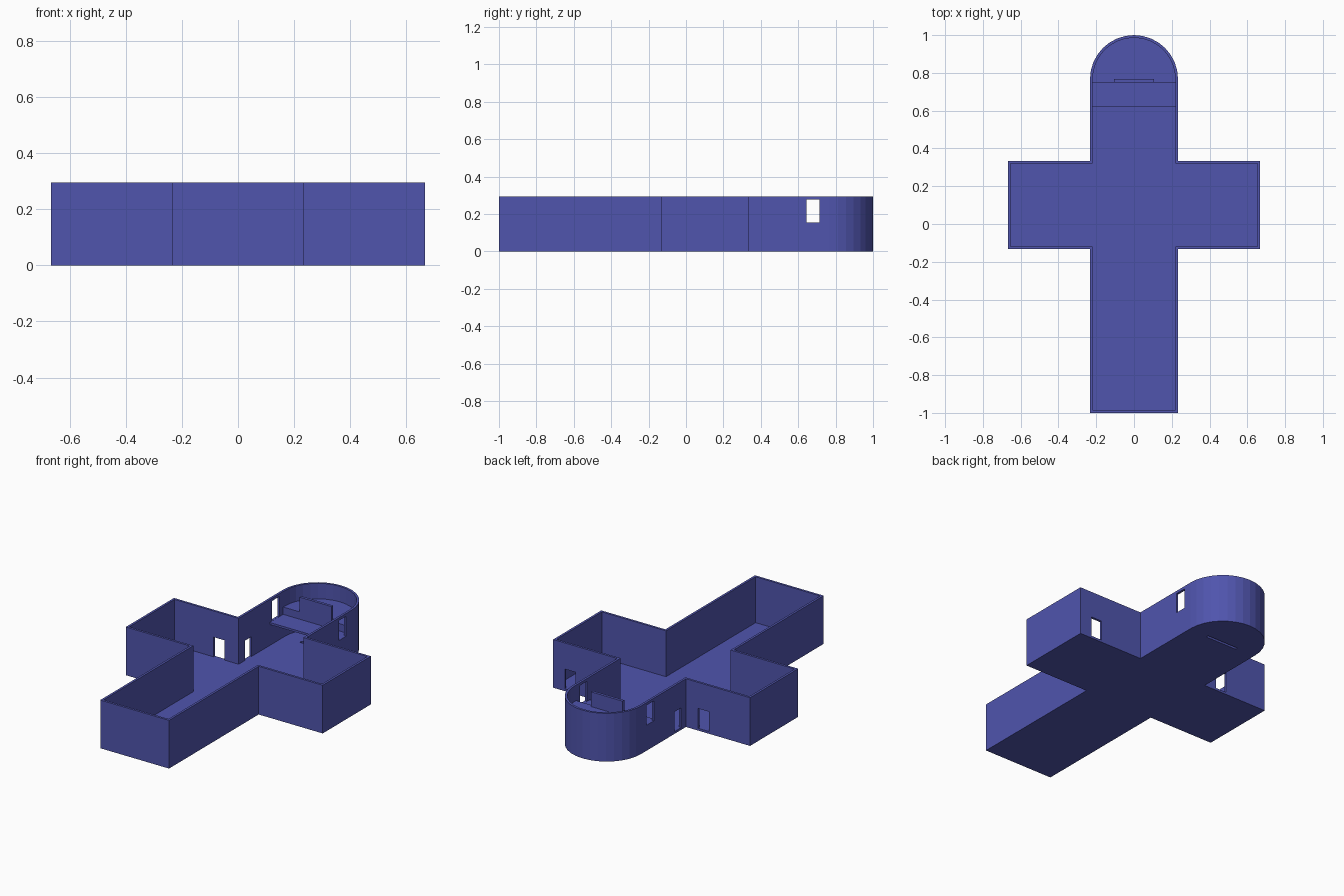
import bpy, bmesh
from math import sin, cos, pi

if "Cube" in bpy.data.objects:
    bpy.data.objects.remove(bpy.data.objects["Cube"])

W, L, TY0, TY1, TX = 0.233, 1.0, -0.133, 0.333, 0.667   # nave half width, ends, transept
H, T, FLOOR, SPRING = 0.295, 0.014, 0.014, 0.767        # height, wall, floor, apse centre
ARC = 16

blue = bpy.data.materials.new("blue")
blue.diffuse_color = (0.08, 0.09, 0.42, 1)
blue.use_nodes = True
blue.node_tree.nodes["Principled BSDF"].inputs["Base Color"].default_value = blue.diffuse_color


def apse_arc(r):
    return [(r * cos(pi * i / ARC), SPRING + r * sin(pi * i / ARC)) for i in range(ARC + 1)]


def plan(t):
    """Cross-shaped plan with round apse, inset by t."""
    right = [(W - t, -L + t), (W - t, TY0 + t), (TX - t, TY0 + t),
             (TX - t, TY1 - t), (W - t, TY1 - t)]
    left = [(-x, y) for x, y in reversed(right)]
    return right + apse_arc(W - t) + left


def prism(name, pts, z0, z1):
    bm = bmesh.new()
    f = bm.faces.new([bm.verts.new((x, y, z0)) for x, y in pts])
    top = bmesh.ops.extrude_face_region(bm, geom=[f])["geom"]
    bmesh.ops.translate(bm, vec=(0, 0, z1 - z0),
                        verts=[v for v in top if isinstance(v, bmesh.types.BMVert)])
    bmesh.ops.recalc_face_normals(bm, faces=bm.faces)
    me = bpy.data.meshes.new(name)
    bm.to_mesh(me)
    bm.free()
    me.materials.append(blue)
    ob = bpy.data.objects.new(name, me)
    bpy.context.collection.objects.link(ob)
    return ob


def box(name, x0, x1, y0, y1, z0, z1):
    return prism(name, [(x0, y0), (x1, y0), (x1, y1), (x0, y1)], z0, z1)


def cut(ob, cutter):
    m = ob.modifiers.new("cut", "BOOLEAN")
    m.operation, m.solver, m.object = "DIFFERENCE", "EXACT", cutter
    bpy.context.view_layer.objects.active = ob
    bpy.ops.object.modifier_apply(modifier=m.name)
    bpy.data.objects.remove(cutter, do_unlink=True)


# Walls and floor
shell = prism("walls_and_floor", plan(0), 0, H)
cut(shell, prism("interior", plan(T), FLOOR, H + 0.1))

# Windows of the raised choir, both sides
cut(shell, box("choir_windows", -0.4, 0.4, 0.643, 0.713, 0.156, 0.278))
# Doors: left and right transept arm, left nave wall
D = 0.135
cut(shell, box("left_arm_door", -0.388, -0.315, 0.28, 0.38, FLOOR, D))
cut(shell, box("right_arm_door", 0.515, 0.588, 0.28, 0.38, FLOOR, D))
cut(shell, box("nave_side_door", -0.28, -0.19, 0.38, 0.445, FLOOR, D))
# Slot in the crypt floor
cut(shell, box("floor_slot", -0.107, 0.107, 0.751, 0.767, -0.1, 0.05))

# Raised choir floor over the open crypt
wi = W - T
box("choir_floor", -wi, wi, 0.62, 0.75, 0.142, 0.155)
# Higher apse floor with its step
prism("apse_floor", [(-wi, 0.75), (wi, 0.75)] + apse_arc(wi), 0.142, 0.2)
# Tall panel behind the choir
box("altar_panel", -0.107, 0.107, 0.75, 0.767, 0.155, 0.29)
